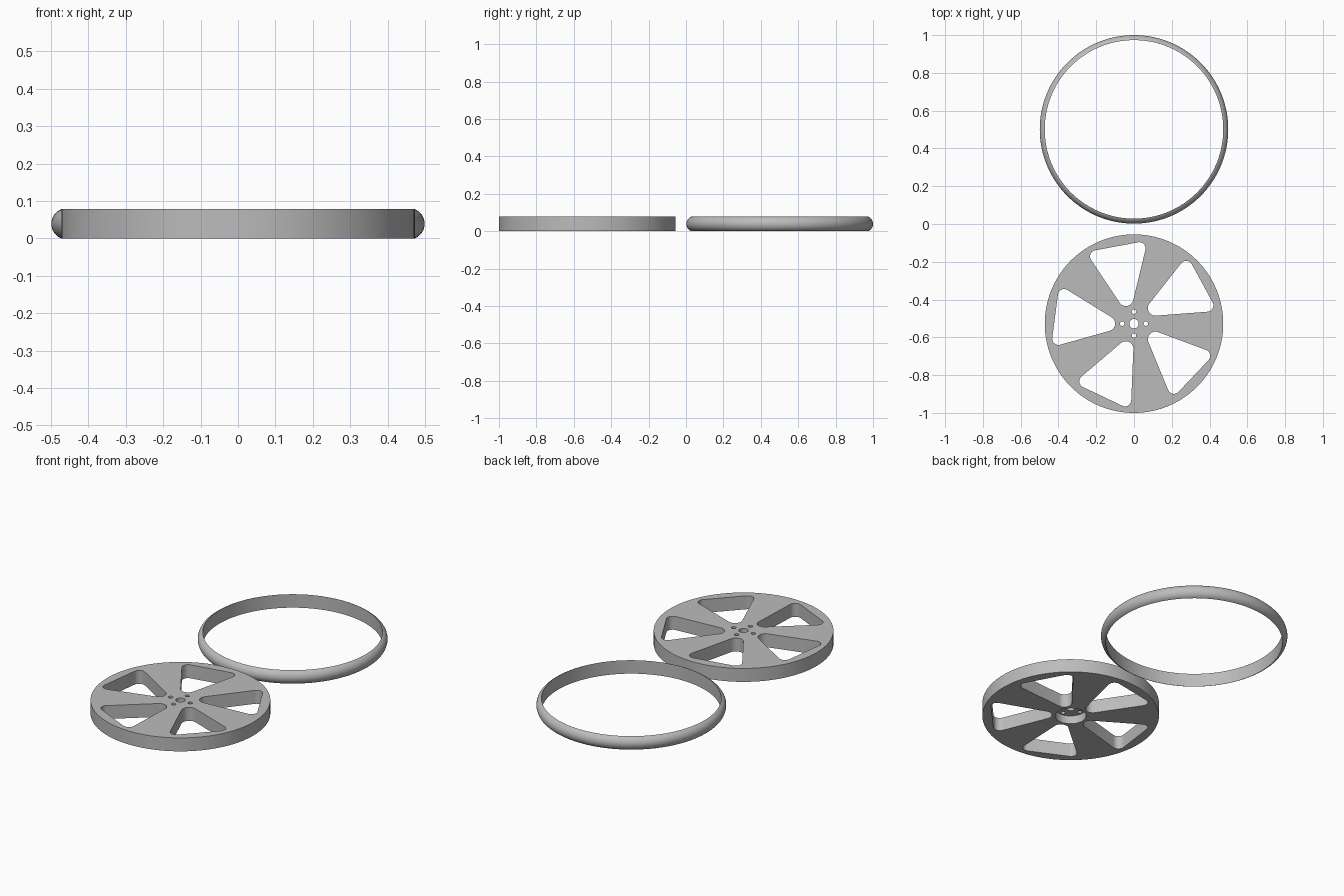
import bpy, bmesh
from math import sin, cos, tau, pi, radians, asin
from mathutils import Matrix, Vector, geometry

HEIGHT = 0.078
WHEEL_Y, WHEEL_R = -0.5275, 0.4725
TYRE_Y, TYRE_R = 0.501, 0.499

cube = bpy.data.objects.get("Cube")
if cube:
    bpy.data.objects.remove(cube, do_unlink=True)

grey = bpy.data.materials.new("plain_grey")
grey.use_nodes = True
colour = (0.5, 0.5, 0.5, 1)
grey.diffuse_color = colour
grey.node_tree.nodes["Principled BSDF"].inputs["Base Color"].default_value = colour


def circle(x, y, radius, count):
    return [Vector((x + radius * cos(tau * i / count), y + radius * sin(tau * i / count)))
            for i in range(count)]


def add_prism(bm, outline, bottom, top):
    """Extrude a closed outline between two heights."""
    face = bm.faces.new([bm.verts.new((p.x, p.y, bottom)) for p in outline])
    cap = bmesh.ops.extrude_face_region(bm, geom=[face])["geom"]
    moved = [v for v in cap if isinstance(v, bmesh.types.BMVert)]
    bmesh.ops.translate(bm, verts=moved, vec=(0, 0, top - bottom))


def make_object(name, bm, y):
    bmesh.ops.recalc_face_normals(bm, faces=bm.faces)
    mesh = bpy.data.meshes.new(name)
    bm.to_mesh(mesh)
    bm.free()
    mesh.materials.append(grey)
    obj = bpy.data.objects.new(name, mesh)
    obj.location.y = y
    bpy.context.collection.objects.link(obj)
    return obj


def activate(obj):
    bpy.ops.object.select_all(action="DESELECT")
    obj.select_set(True)
    bpy.context.view_layer.objects.active = obj


def cut(target, cutter):
    """Subtract the cutter, then discard it."""
    cutter.hide_render = True
    mod = target.modifiers.new("cut", "BOOLEAN")
    mod.operation, mod.solver, mod.object = "DIFFERENCE", "EXACT", cutter
    activate(target)
    bpy.ops.object.modifier_apply(modifier=mod.name)
    bpy.data.objects.remove(cutter, do_unlink=True)


# Wheel disc
bm = bmesh.new()
add_prism(bm, circle(0, 0, WHEEL_R, 128), 0, HEIGHT)
wheel = make_object("wheel", bm, WHEEL_Y)

# Five skewed, round-cornered openings between the spokes
bm = bmesh.new()
corners = circle(-0.14, 0, 0.04, 32) + circle(-0.37, 0.15, 0.033, 32) + circle(-0.4, -0.08, 0.033, 32)
opening = [corners[i] for i in geometry.convex_hull_2d(corners)]
for i in range(5):
    turn = Matrix.Rotation(tau * i / 5, 2)
    add_prism(bm, [turn @ p for p in opening], -0.1, 0.2)

# Axle hole and four screw holes
add_prism(bm, circle(0, 0, 0.025, 32), -0.1, 0.2)
for i in range(4):
    a = tau * i / 4
    add_prism(bm, circle(0.063 * cos(a), 0.063 * sin(a), 0.012, 20), -0.1, 0.2)
cut(wheel, make_object("opening_cutter", bm, WHEEL_Y))

# Round hub recess in the underside
bm = bmesh.new()
add_prism(bm, circle(0, 0, 0.083, 48), -0.1, 0.048)
cut(wheel, make_object("recess_cutter", bm, WHEEL_Y))

# Tyre: flat inside, domed outside, spun round the vertical axis
inner, half = WHEEL_R, HEIGHT / 2
bulge = TYRE_R - inner
arc_r = (half ** 2 + bulge ** 2) / (2 * bulge)
reach = asin(half / arc_r)
bm = bmesh.new()
steps = 16
profile = []
for i in range(steps + 1):
    a = reach * (2 * i / steps - 1)
    profile.append(bm.verts.new((TYRE_R - arc_r + arc_r * cos(a), 0, half + arc_r * sin(a))))
edges = [bm.edges.new((profile[i], profile[(i + 1) % len(profile)])) for i in range(len(profile))]
bmesh.ops.spin(bm, geom=profile + edges, cent=(0, 0, 0), axis=(0, 0, 1),
               angle=tau, steps=128, use_merge=True)
bmesh.ops.remove_doubles(bm, verts=bm.verts, dist=0.0001)
tyre = make_object("tyre", bm, TYRE_Y)

for obj in (wheel, tyre):
    activate(obj)
    bpy.ops.object.shade_smooth_by_angle(angle=radians(30))
